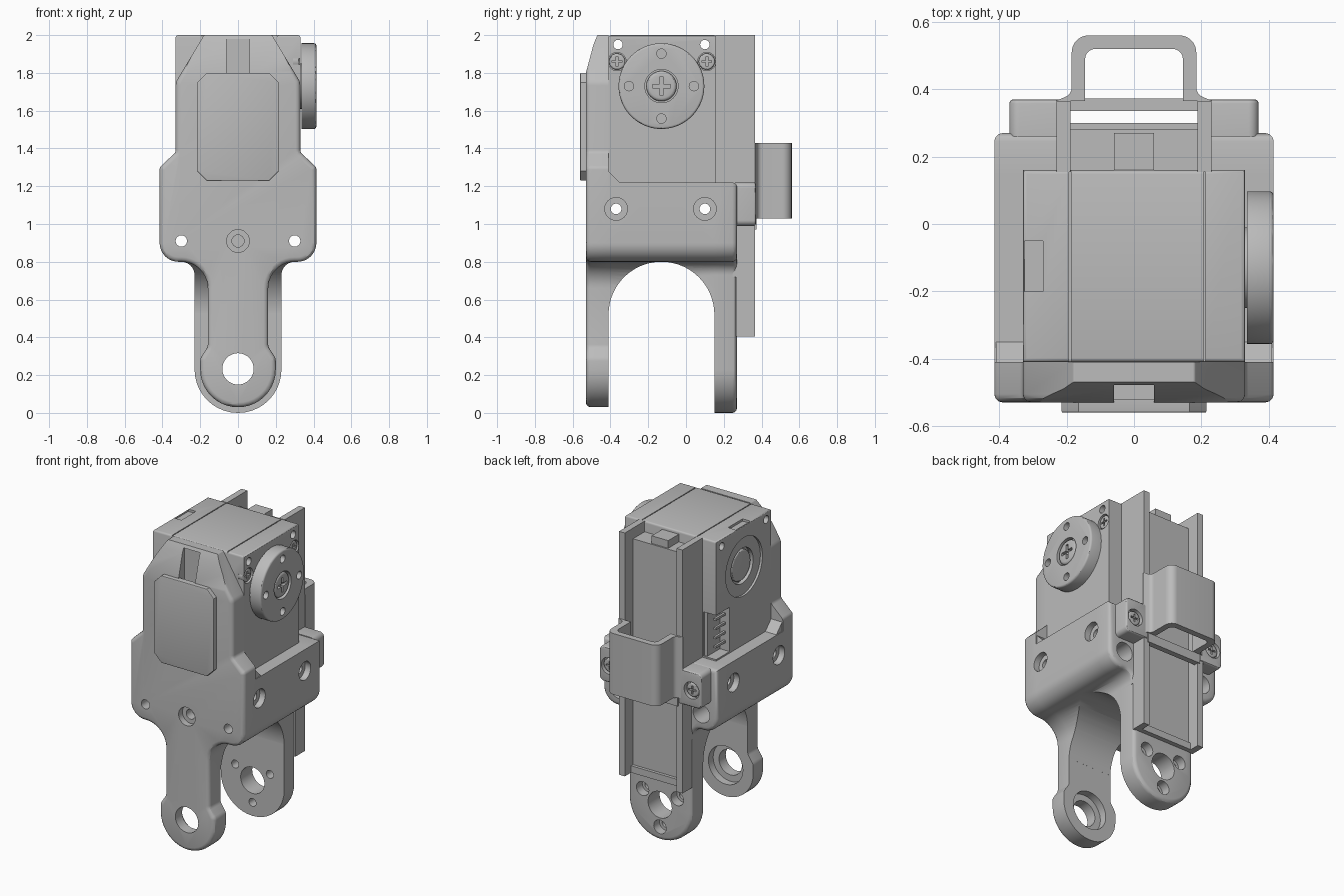
import bpy, bmesh, math
from mathutils import Vector

old = bpy.data.objects.get("Cube")
if old:
    bpy.data.objects.remove(old)

grey = bpy.data.materials.new("plain grey")
grey.use_nodes = True
COLOUR = (0.5, 0.5, 0.5, 1)
grey.diffuse_color = COLOUR
grey.node_tree.nodes["Principled BSDF"].inputs["Base Color"].default_value = COLOUR


# ---- helpers ----
def fillet(pts):
    """Round each (x, y, radius) corner of a closed profile."""
    out = []
    for i, p in enumerate(pts):
        c, r = Vector(p[:2]), p[2]
        if r == 0:
            out.append(c)
            continue
        u = (Vector(pts[i - 1][:2]) - c).normalized()
        v = (Vector(pts[(i + 1) % len(pts)][:2]) - c).normalized()
        half = u.angle(v) / 2
        mid = c + (u + v).normalized() * r / math.sin(half)
        a = c + u * r / math.tan(half) - mid
        b = c + v * r / math.tan(half) - mid
        start = math.atan2(a.y, a.x)
        turn = (math.atan2(b.y, b.x) - start + math.pi) % math.tau - math.pi
        n = max(2, int(abs(turn) / 0.15))
        for k in range(n + 1):
            t = start + turn * k / n
            out.append(mid + r * Vector((math.cos(t), math.sin(t))))
    return out


def mirrored(half):
    """Close a right-hand profile, listed top to bottom, with its mirror."""
    return fillet(half + [(-x, y, r) for x, y, r in reversed(half)])


def circle(cx, cy, r, n=48):
    return [(cx + r * math.cos(math.tau * k / n), cy + r * math.sin(math.tau * k / n))
            for k in range(n)]


def rect(x0, x1, y0, y1):
    return [(x0, y0), (x1, y0), (x1, y1), (x0, y1)]


PLACE = {"x": lambda p, h: (h, p[0], p[1]),
         "y": lambda p, h: (p[0], h, p[1]),
         "z": lambda p, h: (p[0], p[1], h)}


def prism(name, pts, axis, a, b, bevel=0.0):
    """Extrude a profile along an axis from a to b; round the rim at b."""
    bm = bmesh.new()
    lo = [bm.verts.new(PLACE[axis](p, a)) for p in pts]
    hi = [bm.verts.new(PLACE[axis](p, b)) for p in pts]
    bm.faces.new(lo)
    top = bm.faces.new(hi)
    for i in range(len(pts)):
        j = (i + 1) % len(pts)
        bm.faces.new((lo[i], lo[j], hi[j], hi[i]))
    bmesh.ops.recalc_face_normals(bm, faces=bm.faces)
    if bevel:
        bmesh.ops.bevel(bm, geom=list(top.edges), offset=bevel, segments=3,
                        profile=0.5, affect="EDGES", clamp_overlap=False)
    me = bpy.data.meshes.new(name)
    bm.to_mesh(me)
    bm.free()
    me.materials.append(grey)
    ob = bpy.data.objects.new(name, me)
    bpy.context.collection.objects.link(ob)
    return ob


cutters = []


def cutter(pts, axis, a, b):
    ob = prism("cutter", pts, axis, a, b)
    ob.hide_render = True
    cutters.append(ob)
    return ob


def cut(ob, tools):
    bpy.context.view_layer.objects.active = ob
    for t in tools:
        m = ob.modifiers.new("cut", "BOOLEAN")
        m.operation, m.solver, m.object = "DIFFERENCE", "EXACT", t
        bpy.ops.object.modifier_apply(modifier=m.name)


def screw(name, cx, cy, r, axis, a, b):
    """Screw head facing b with a cross recess."""
    ob = prism(name, circle(cx, cy, r, 32), axis, a, b, r * 0.2)
    d, w = r * 0.6, r * 0.12
    deep = b - (b - a) * 0.5
    out = b + (b - a)
    cut(ob, [cutter(rect(cx - d, cx + d, cy - w, cy + w), axis, deep, out),
             cutter(rect(cx - w, cx + w, cy - d, cy + d), axis, deep, out)])
    return ob


# ---- bracket ----
SHOULDER = [(0.415, 1.22, 0), (0.415, 0.8, 0.1)]
FRONT_NECK = (0.16, 0.8, 0.14)
REAR_NECK = (0.23, 0.8, 0.07)
front_plate = prism("front_plate", mirrored(
    [(0.18, 2.0, 0.01), (0.33, 1.75, 0.06), (0.33, 1.38, 0.03), (0.415, 1.3, 0.03)]
    + SHOULDER[1:] + [FRONT_NECK, (0.16, 0.35, 0.04), (0.2, 0.29, 0.05), (0.2, 0.03, 0.199)]),
    "y", -0.41, -0.53, 0.025)
rear_plate = prism("rear_plate", mirrored(SHOULDER + [REAR_NECK, (0.23, 0, 0.229)]),
                   "y", 0.15, 0.27, 0.025)
block_front = prism("block_front", mirrored(SHOULDER + [FRONT_NECK, (0.16, 0.53, 0)]),
                    "y", -0.411, -0.13)
block_rear = prism("block_rear", mirrored(SHOULDER + [REAR_NECK, (0.23, 0.53, 0)]),
                   "y", -0.13, 0.151)

arch = cutter(circle(-0.13, 0.52, 0.28, 96), "x", -1, 1)
side_bores = []
for y in (-0.37, 0.1):
    side_bores.append(cutter(circle(y, 1.08, 0.028), "x", -1, 1))
    for s in (-1, 1):
        side_bores.append(cutter(circle(y, 1.08, 0.06), "x", s * 0.375, s * 0.6))
bolt_holes = [cutter(circle(x, 0.91, 0.03), "y", -1, 1) for x in (-0.3, 0.3)]
bolt_sinks = [cutter(circle(x, 0.91, 0.06), "y", 0.1, 1) for x in (-0.3, 0.3)]
slope = cutter([(-0.7, 1.8), (-0.53, 1.8), (-0.49, 1.95), (-0.465, 2.01),
                (-0.465, 2.2), (-0.7, 2.2)], "x", -1, 1)
cut(front_plate, side_bores[:3] + bolt_holes + [
    slope,
    cutter(rect(-0.06, 0.06, 1.7, 1.98), "y", -0.47, -0.8),
    cutter(circle(0, 0.91, 0.06), "y", -0.49, -0.8),
    cutter(circle(0, 0.91, 0.032), "y", -0.43, -0.8),
    cutter(circle(0, 0.233, 0.083), "y", -0.8, 0),
    cutter(circle(0, 0.233, 0.125), "y", -0.46, 0)])
cut(block_front, [arch] + side_bores + bolt_holes)
cut(block_rear, [arch] + side_bores + bolt_holes + bolt_sinks)

horn_bolts = []
for k in range(3):
    t = math.radians(-90 + 120 * k)
    px, pz = 0.145 * math.cos(t), 0.233 + 0.145 * math.sin(t)
    horn_bolts += [cutter(circle(px, pz, 0.026, 24), "y", 0, 1),
                   cutter(circle(px, pz, 0.045, 24), "y", 0.21, 1)]
cut(rear_plate, bolt_holes + bolt_sinks + horn_bolts + side_bores[3:] + [
    cutter(circle(0, 0.233, 0.086), "y", 0, 1)])

c = 0.05
prism("front_pad", mirrored([(0.215 - c, 1.8, 0), (0.215, 1.8 - c, 0),
                             (0.215, 1.23 + c, 0), (0.215 - c, 1.23, 0)]),
      "y", -0.52, -0.56, 0.004)
for side, s in (("left", 1), ("right", -1)):
    prism(side + "_gusset", [(-0.42, 1.21), (-0.34, 1.21), (-0.41, 1.28), (-0.42, 1.28)],
          "x", s * 0.32, s * 0.41)

# ---- servo ----
servo = prism("servo_case", rect(-0.33, 0.33, -0.41, 0.16), "z", 1.2, 2.0, 0.012)
HUB = (-0.13, 1.73)
tools = [cutter(circle(*HUB, r), "x", depth, -0.5)
         for r, depth in ((0.19, -0.315), (0.115, -0.29), (0.06, -0.2))]
tools += [cutter(circle(y, 1.95, 0.025, 24), "x", -1, 1) for y in (-0.36, 0.1)]
tools += [cutter(circle(y, 1.86, 0.048, 32), "x", 0.29, 0.5) for y in (-0.365, 0.11)]
tools += [cutter(rect(x - 0.003, x + 0.003, -1, 1), "z", 1.994, 2.1) for x in (-0.19, 0.21)]
tools += [cutter(rect(-0.325, -0.27, -0.2, -0.05), "z", 1.985, 2.1),
          cutter(rect(0.02, 0.2, 1.23, 1.52), "x", -0.24, -0.5)]
cut(servo, tools)
prism("idler_ring", circle(*HUB, 0.1), "x", -0.28, -0.31, 0.01)
prism("connector_shell", rect(-0.26, -0.235, 0.0, 0.15), "z", 1.23, 1.52)
for k in range(4):
    z = 1.28 + 0.06 * k
    prism("connector_pin", rect(-0.3, -0.285, z, z + 0.015), "y", 0.0, 0.12)
for y in (-0.365, 0.11):
    screw("case_screw", y, 1.86, 0.043, "x", 0.28, 0.325)

# Output disc with its screws
prism("horn_shaft", circle(*HUB, 0.12), "x", 0.32, 0.36)
horn = prism("horn_disc", circle(*HUB, 0.227, 80), "x", 0.335, 0.415, 0.012)
cut(horn, [cutter(circle(HUB[0] + 0.172 * dy, HUB[1] + 0.172 * dz, 0.025, 24), "x", 0.36, 0.6)
           for dy, dz in ((1, 0), (-1, 0), (0, 1), (0, -1))]
    + [cutter(circle(*HUB, 0.088), "x", 0.385, 0.6)])
screw("horn_screw", *HUB, 0.08, "x", 0.37, 0.412)

# ---- rear tray, clip and ears ----
tray = prism("rear_tray_panel", rect(-0.2, 0.2, 0.155, 0.28), "z", 0.42, 1.93)
cut(tray, [cutter(rect(-0.5, 0.5, 0.1, 0.272), "z", 0.3, 0.8)])
prism("tray_tab", rect(-0.06, 0.06, 0.155, 0.27), "z", 1.9, 1.98)
prism("tray_lower_lip", rect(-0.2, 0.2, 0.265, 0.3), "z", 0.405, 0.45)
prism("tray_bar", rect(-0.2, 0.2, 0.335, 0.372), "z", 0.97, 1.03)
for side, s in (("left", 1), ("right", -1)):
    prism(side + "_tray_wall", rect(s * 0.188, s * 0.23, 0.155, 0.365), "z", 0.72, 2.0)
    prism(side + "_tray_wall_foot", rect(s * 0.188, s * 0.23, 0.265, 0.365), "z", 0.405, 0.73)
    ear = prism(side + "_ear", fillet([(s * 0.2, 0.99, 0), (s * 0.37, 0.99, 0.03),
                                       (s * 0.37, 1.22, 0.03), (s * 0.2, 1.22, 0)]),
                "y", 0.26, 0.37, 0.012)
    cut(ear, [cutter(circle(s * 0.3, 1.1, 0.055, 32), "y", 0.34, 0.5)])
    screw(side + "_ear_screw", s * 0.3, 1.1, 0.045, "y", 0.33, 0.362)

outer = [(0.185, 0.56, 0.05), (0.185, 0.385, 0.03), (0.235, 0.365, 0)]
inner = [(0.145, 0.365, 0), (0.145, 0.52, 0.03)]
clip = [(-x, y, r) for x, y, r in reversed(outer)] + outer + inner
clip += [(-x, y, r) for x, y, r in reversed(inner)]
prism("rear_clip", fillet(clip), "z", 1.03, 1.43)

# ---- tidy up and shade ----
for t in cutters:
    bpy.data.objects.remove(t)
bpy.ops.object.select_all(action="DESELECT")
for ob in bpy.context.collection.objects:
    if ob.type == "MESH":
        ob.select_set(True)
        bpy.context.view_layer.objects.active = ob
bpy.ops.object.shade_smooth_by_angle(angle=math.radians(30))
